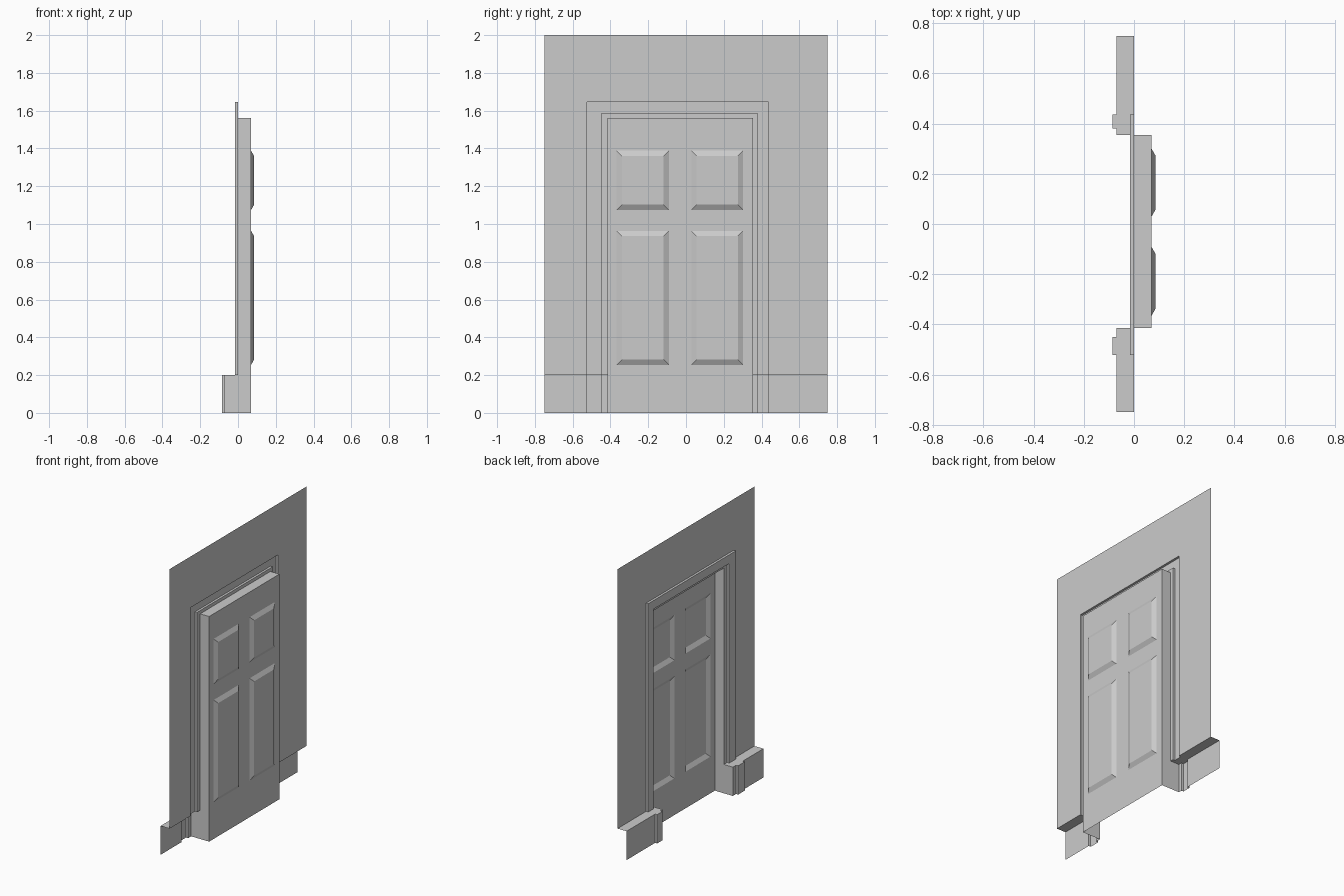
import bpy, bmesh

if "Cube" in bpy.data.objects:
    bpy.data.objects.remove(bpy.data.objects["Cube"])

BASE_H = 0.2      # height of the skirting
BASE_D = 0.069    # how far the skirting stands in front of wall and trim
LEAF_X = 0.069    # plane of the door leaf


def make(name, quads):
    """Mesh object from a list of quads, welded."""
    bm = bmesh.new()
    for q in quads:
        bm.faces.new([bm.verts.new(p) for p in q])
    bmesh.ops.remove_doubles(bm, verts=bm.verts, dist=1e-5)
    me = bpy.data.meshes.new(name)
    bm.to_mesh(me)
    bm.free()
    ob = bpy.data.objects.new(name, me)
    bpy.context.collection.objects.link(ob)
    return ob


# Rings around the doorway, outside to inside: (y left, y right, z top, x)
wall = [(-0.75, 0.75, 2.0, 0), (-0.523, 0.437, 1.645, 0)]
trim = [wall[-1], (-0.523, 0.437, 1.645, -0.016),
        (-0.45, 0.38, 1.585, -0.016), (-0.45, 0.38, 1.585, 0),
        (-0.415, 0.355, 1.562, 0)]
jamb = [trim[-1], (-0.415, 0.355, 1.562, LEAF_X)]


def sweep(name, rings, bottom=BASE_H):
    """Surface between nested upside-down U shapes."""
    quads = []
    us = [[(x, yl, bottom), (x, yl, zt), (x, yr, zt), (x, yr, bottom)]
          for yl, yr, zt, x in rings]
    for a, b in zip(us, us[1:]):
        for i in range(3):
            quads.append((a[i], a[i + 1], b[i + 1], b[i]))
    return make(name, quads)


sweep("wall", wall)
sweep("door_trim", trim)
sweep("door_jamb", jamb)

# Skirting on each side, following the wall and trim outline
rings = wall + trim[1:]
for side, name in ((0, "skirting_left"), (1, "skirting_right")):
    quads = []
    for a, b in zip(rings, rings[1:]):
        ya, yb, xa, xb = a[side], b[side], a[3], b[3]
        fa, fb = xa - BASE_D, xb - BASE_D
        quads.append(((fa, ya, 0), (fa, ya, BASE_H), (fb, yb, BASE_H), (fb, yb, 0)))
        if abs(ya - yb) > 1e-6:
            quads.append(((fa, ya, BASE_H), (xa, ya, BASE_H), (xb, yb, BASE_H), (fb, yb, BASE_H)))
    # inner return running back to the door leaf
    y = rings[-1][side]
    quads.append(((-BASE_D, y, 0), (-BASE_D, y, BASE_H), (LEAF_X, y, BASE_H), (LEAF_X, y, 0)))
    if side:
        quads = [(q[0], q[3], q[2], q[1]) if q[0][2] == 0 else q for q in quads]
        quads = [q[::-1] if q[0][2] == BASE_H else q for q in quads]
    make(name, quads)

# Door leaf: a grid whose odd cells become bevelled panels
ys = [-0.415, -0.367, -0.09, 0.028, 0.302, 0.355]
zs = [0, 0.254, 0.964, 1.074, 1.388, 1.562]
INSET = 0.028
PANEL_X = 0.085
quads = []
for i in range(5):
    for j in range(5):
        y0, y1, z0, z1 = ys[i], ys[i + 1], zs[j], zs[j + 1]
        outer = [(LEAF_X, y0, z0), (LEAF_X, y0, z1), (LEAF_X, y1, z1), (LEAF_X, y1, z0)]
        if i % 2 and j % 2:
            y0, y1, z0, z1 = y0 + INSET, y1 - INSET, z0 + INSET, z1 - INSET
            inner = [(PANEL_X, y0, z0), (PANEL_X, y0, z1), (PANEL_X, y1, z1), (PANEL_X, y1, z0)]
            quads.append(inner)
            for k in range(4):
                n = (k + 1) % 4
                quads.append((outer[k], outer[n], inner[n], inner[k]))
        else:
            quads.append(outer)
make("door_leaf", quads)
